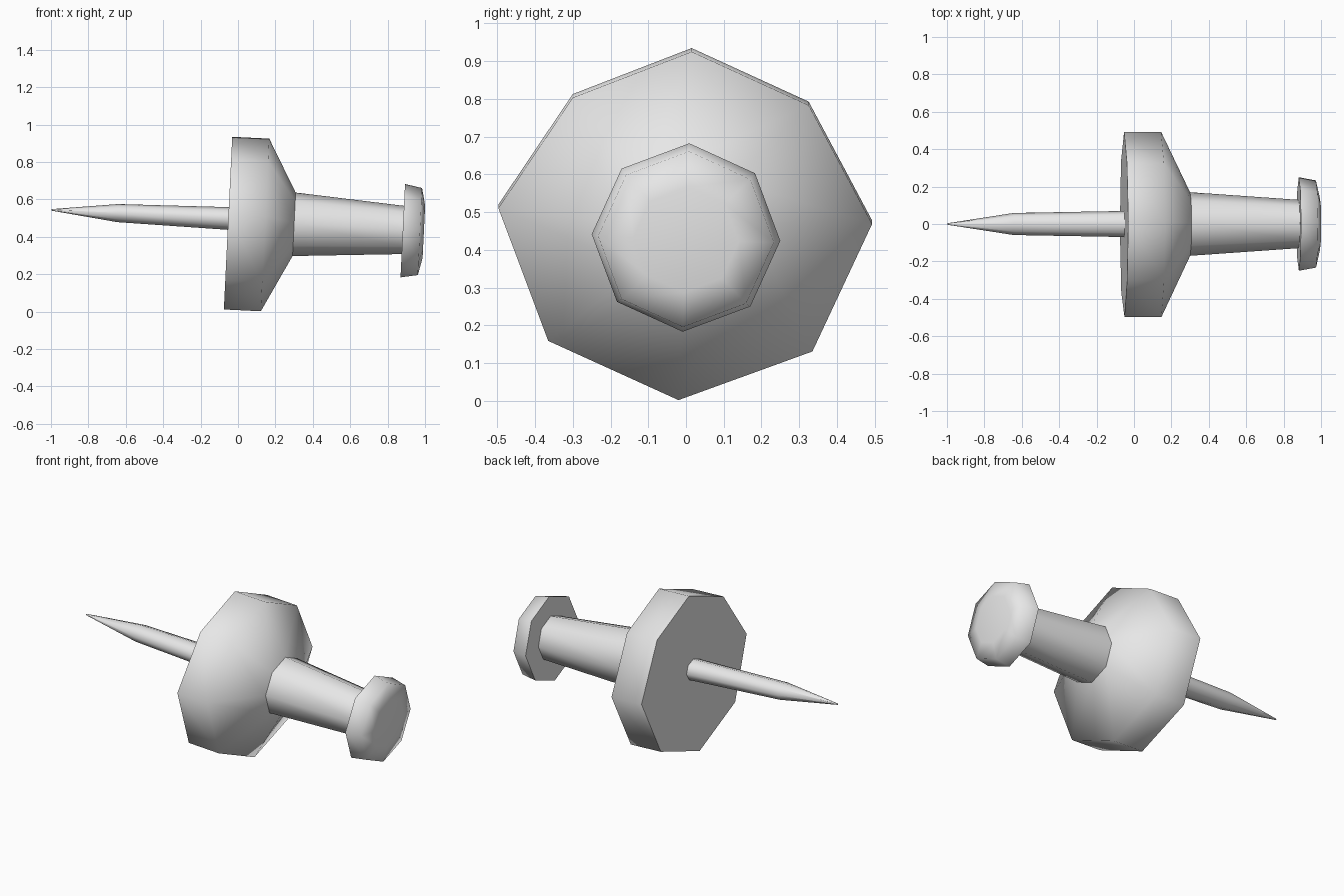
import bpy
import bmesh
import math

cube = bpy.data.objects.get("Cube")
if cube:
    bpy.data.objects.remove(cube, do_unlink=True)

grey = bpy.data.materials.new("light grey")
grey.use_nodes = True
grey.diffuse_color = (0.8, 0.8, 0.8, 1)
grey.node_tree.nodes["Principled BSDF"].inputs["Base Color"].default_value = (0.8, 0.8, 0.8, 1)

SIDES = 8
TILT = 0.0486      # the whole pin leans nose-down slightly
AXIS_HEIGHT = 0.4755


def octagon(radius, lift=0.0, squash=1.0):
    """Outline in the (y, z) plane with a corner near the top."""
    angles = [k * math.tau / SIDES + 0.035 for k in range(SIDES)]
    return [(radius * math.sin(a), radius * squash * math.cos(a) + lift) for a in angles]


def loft(name, rings, cap_start=False, cap_end=False):
    """Skin a list of (x, outline) rings running along the pin axis."""
    bm = bmesh.new()
    loops = [[bm.verts.new((x, y, z)) for y, z in outline] for x, outline in rings]
    for a, b in zip(loops, loops[1:]):
        for i in range(SIDES):
            j = (i + 1) % SIDES
            bm.faces.new((a[j], a[i], b[i], b[j]))
    if cap_start:
        bm.faces.new(loops[0])
    if cap_end:
        bm.faces.new(loops[-1][::-1])
    bm.normal_update()
    # Outward normals: the side wall's first face must point away from the axis
    first = bm.faces[:][0]
    centre = first.calc_center_median()
    if first.normal.y * centre.y + first.normal.z * centre.z < 0:
        bmesh.ops.reverse_faces(bm, faces=bm.faces[:])
        bm.normal_update()
    for face in bm.faces:
        face.smooth = True
    for edge in bm.edges:
        edge.smooth = edge.calc_face_angle(0) < 1.3
    mesh = bpy.data.meshes.new(name)
    bm.to_mesh(mesh)
    bm.free()
    mesh.materials.append(grey)
    obj = bpy.data.objects.new(name, mesh)
    obj.location.z = AXIS_HEIGHT
    obj.rotation_euler.y = TILT
    bpy.context.collection.objects.link(obj)
    return obj


# Slightly uneven octagonal collar, tapering into the grip
collar_outline = [(0.015, 0.457), (0.325, 0.315), (0.493, 0.0), (0.335, -0.338),
                  (-0.02, -0.467), (-0.365, -0.31), (-0.497, 0.042), (-0.30, 0.335)]
grip_base = octagon(0.17, 0.006)
loft("collar", [(-0.053, collar_outline), (0.145, collar_outline), (0.3, grip_base)],
     cap_start=True)

# Tapered grip
loft("grip", [(0.3, grip_base), (0.885, octagon(0.129, 0.004))])

# Domed end cap
loft("end_cap", [(0.882, octagon(0.25)), (0.974, octagon(0.233)), (0.995, octagon(0.14))],
     cap_start=True, cap_end=True)

# Needle with a long point
loft("needle", [(-1.0, octagon(0.004, 0.02)), (-0.645, octagon(0.059, 0.02, 0.82)),
                (-0.04, octagon(0.07, 0.02, 0.87))], cap_start=True)
